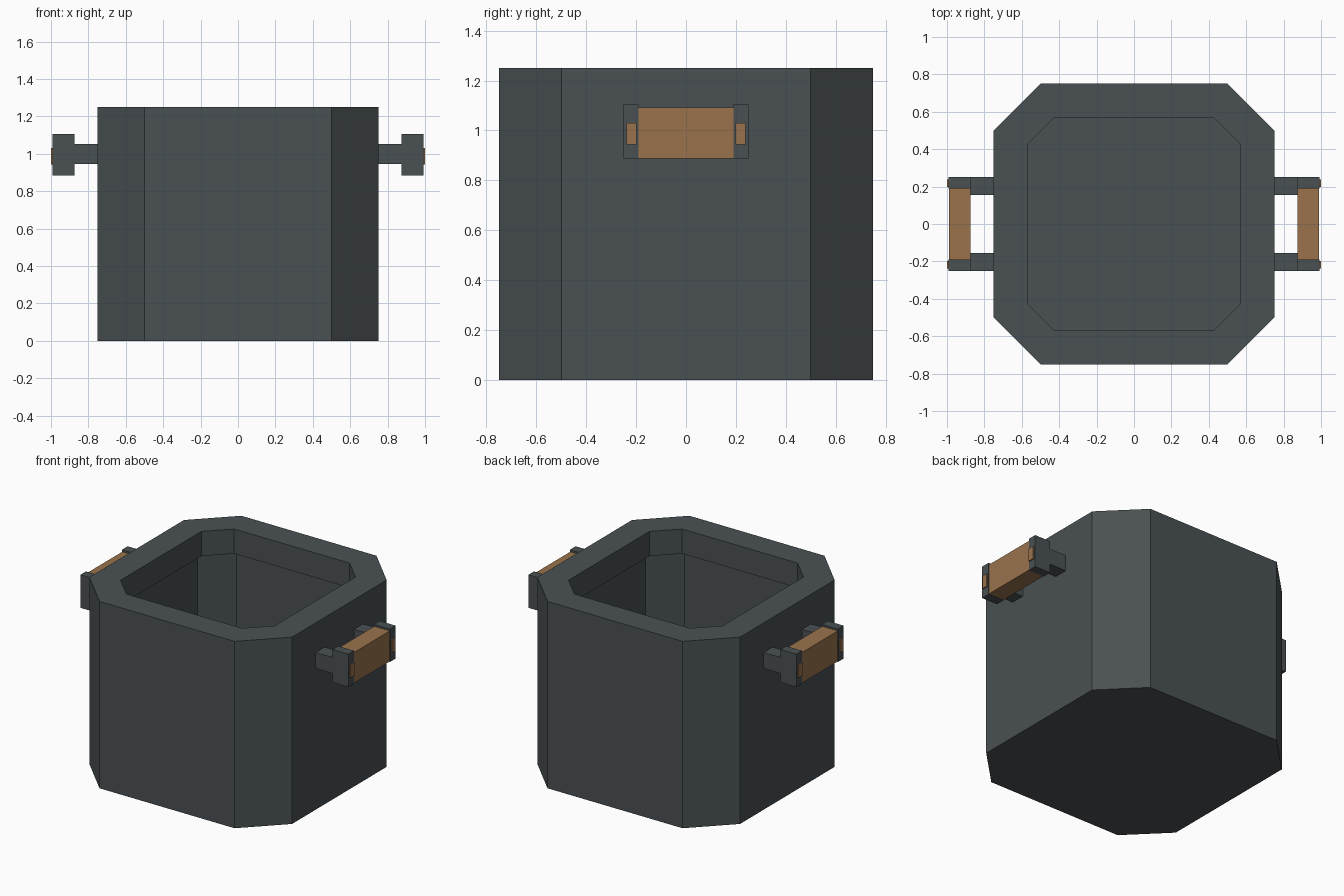
import bpy, bmesh

if "Cube" in bpy.data.objects:
    bpy.data.objects.remove(bpy.data.objects["Cube"])


def material(name, rgb):
    m = bpy.data.materials.new(name)
    m.diffuse_color = (*rgb, 1)
    m.use_nodes = True
    m.node_tree.nodes["Principled BSDF"].inputs["Base Color"].default_value = m.diffuse_color
    return m


IRON = material("dark iron", (0.068, 0.082, 0.087))
WOOD = material("brown wood", (0.32, 0.17, 0.073))


def finish(name, bm, mat):
    bmesh.ops.recalc_face_normals(bm, faces=bm.faces)
    mesh = bpy.data.meshes.new(name)
    bm.to_mesh(mesh)
    bm.free()
    mesh.materials.append(mat)
    obj = bpy.data.objects.new(name, mesh)
    bpy.context.collection.objects.link(obj)
    return obj


def box(name, x, y, z, mat):
    """Box from (min, max) ranges on each axis."""
    bm = bmesh.new()
    bmesh.ops.create_cube(bm, size=1)
    for v in bm.verts:
        v.co = [r[0] if c < 0 else r[1] for c, r in zip(v.co, (x, y, z))]
    return finish(name, bm, mat)


def octagon(bm, r, c, z):
    """Square ring of half-width r with corners cut at c."""
    pts = [(r, -c), (r, c), (c, r), (-c, r), (-r, c), (-r, -c), (-c, -r), (c, -r)]
    return [bm.verts.new((x, y, z)) for x, y in pts]


# Pot: outer wall, rim, overhanging lip, recessed inner wall and floor
bm = bmesh.new()
profile = [(0.75, 0.5, 0), (0.75, 0.5, 0.25), (0.75, 0.5, 1.25), (0.57, 0.427, 1.25),
           (0.57, 0.427, 1.085), (0.6, 0.43, 1.085), (0.6, 0.43, 0.25)]
rings = [octagon(bm, *p) for p in profile]
for a, b in zip(rings, rings[1:]):
    for i in range(8):
        j = (i + 1) % 8
        bm.faces.new((a[i], a[j], b[j], b[i]))
bm.faces.new(rings[0])
bm.faces.new(rings[-1])
finish("pot", bm, IRON)

# Handles on both sides: two arms with end plates, a wooden grip and its pegs
for sx, side in ((1, "right"), (-1, "left")):
    def span(a, b, s=sx):
        return tuple(sorted((s * a, s * b)))

    box(f"{side}_grip", span(0.875, 0.99), (-0.19, 0.19), (0.888, 1.092), WOOD)
    for sy, end in ((1, "back"), (-1, "front")):
        tag = f"{side}_{end}"
        box(f"{tag}_arm", span(0.74, 0.877), span(0.155, 0.25, sy), (0.945, 1.052), IRON)
        box(f"{tag}_plate", span(0.875, 0.992), span(0.19, 0.25, sy), (0.885, 1.105), IRON)
        box(f"{tag}_peg", span(0.95, 1.0), span(0.198, 0.238, sy), (0.943, 1.03), WOOD)
